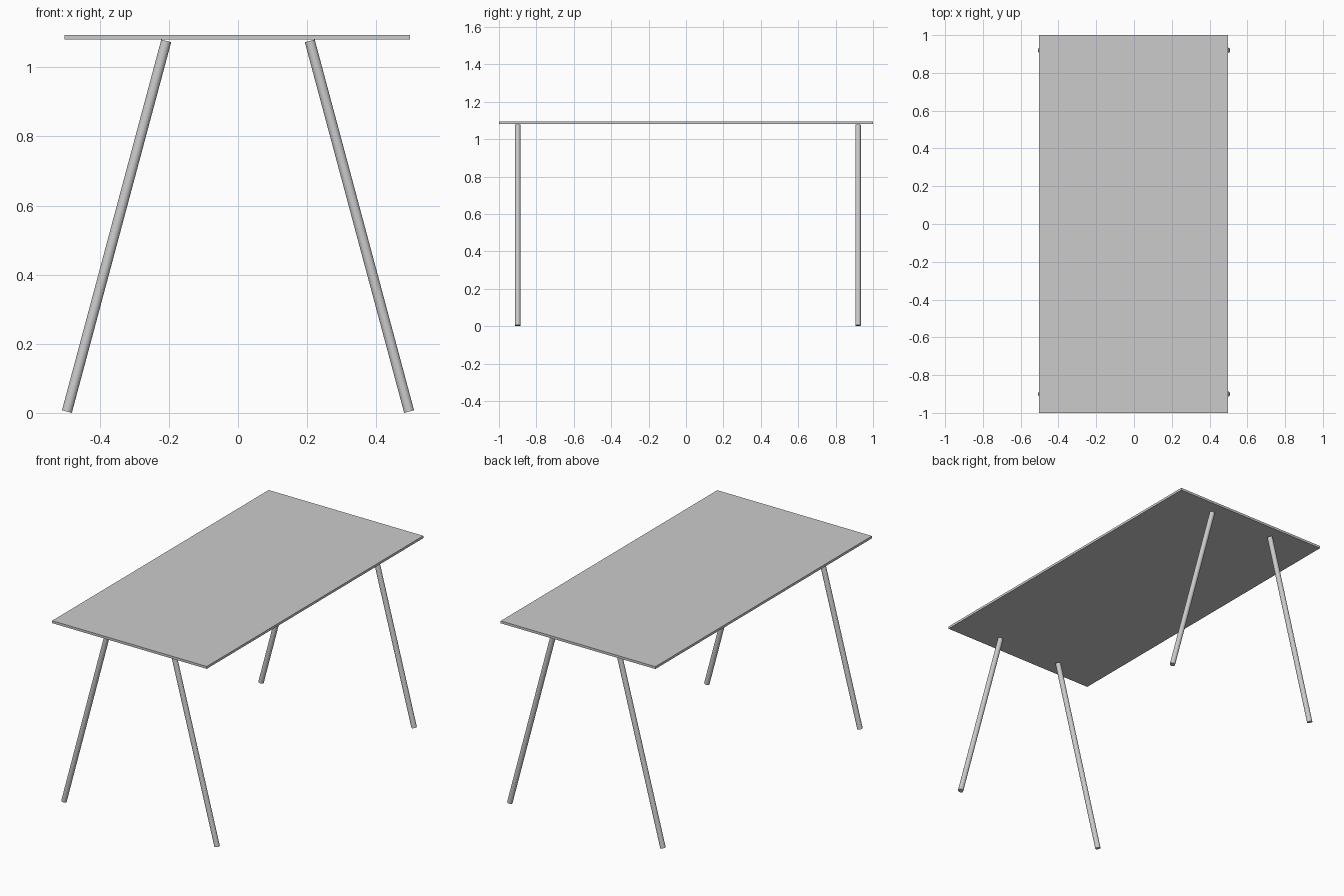
import bpy
import math

cube = bpy.data.objects.get("Cube")
if cube:
    bpy.data.objects.remove(cube, do_unlink=True)

# Single neutral finish
grey = bpy.data.materials.new("light_grey")
grey.use_nodes = True
colour = (0.6, 0.6, 0.6, 1)
grey.diffuse_color = colour
grey.node_tree.nodes["Principled BSDF"].inputs["Base Color"].default_value = colour

HEIGHT = 1.094
THICKNESS = 0.014
RADIUS = 0.0148
TILT = math.radians(15)
FOOT_X = 0.495

# Thin tabletop
underside = HEIGHT - THICKNESS
bpy.ops.mesh.primitive_cube_add(size=1, location=(-0.002, 0, HEIGHT - THICKNESS / 2))
top = bpy.context.object
top.name = "tabletop"
top.scale = (1, 2, THICKNESS)
bpy.ops.object.transform_apply(location=False, rotation=False, scale=True)
top.data.materials.append(grey)

# Splayed round legs, square-cut at both ends
rim = RADIUS * math.sin(TILT)
rise = underside - 2 * rim
run = rise * math.tan(TILT)


def add_leg(name, side, y):
    bpy.ops.mesh.primitive_cylinder_add(
        vertices=32, radius=RADIUS, depth=rise / math.cos(TILT),
        location=(side * (FOOT_X - run / 2), y, underside / 2),
        rotation=(0, -side * TILT, 0))
    leg = bpy.context.object
    leg.name = name
    leg.data.materials.append(grey)
    bpy.ops.object.shade_smooth_by_angle(angle=math.radians(30))


for end, y in (("front", -0.9), ("back", 0.92)):
    for label, side in (("left", 1), ("right", -1)):
        add_leg(f"{end}_{label}_leg", side, y)
